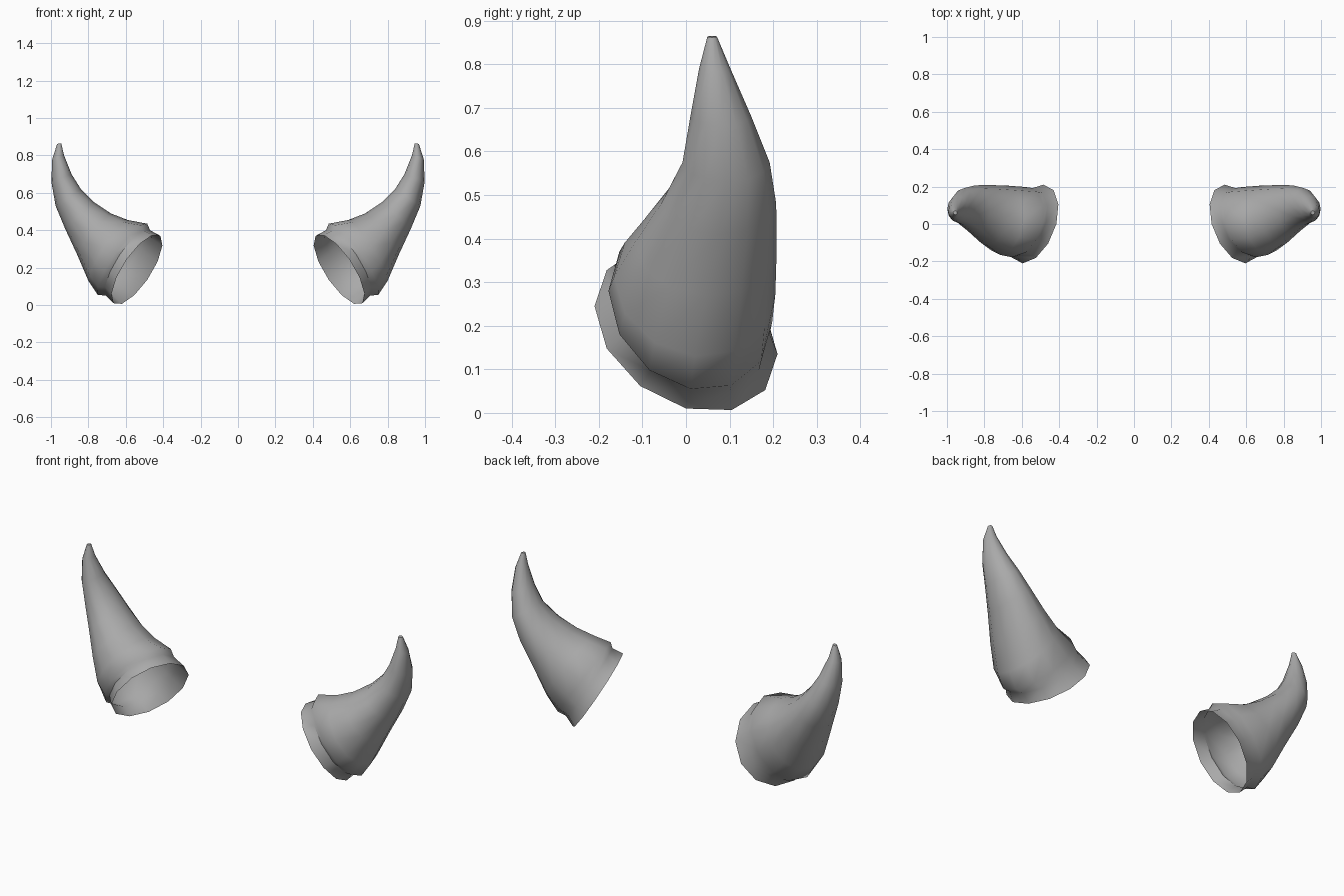
import bpy, bmesh, math
from mathutils import Vector

cube = bpy.data.objects.get("Cube")
if cube:
    bpy.data.objects.remove(cube)

# Horn colour
grey = bpy.data.materials.new("horn grey")
grey.use_nodes = True
COLOUR = (0.4, 0.4, 0.4, 1)
grey.diffuse_color = COLOUR
grey.node_tree.nodes["Principled BSDF"].inputs["Base Color"].default_value = COLOUR

SIDES = 12
# Cross-sections from the open rim to the tip:
# inner edge (x, z), outer edge (x, z), centre y, half depth, tilt of the front edge
SECTIONS = [
    ((0.415, 0.37), (0.665, 0.01), 0.00, 0.21, 0.055),   # open rim
    ((0.47, 0.40), (0.705, 0.05), 0.01, 0.182, 0.045),   # under the collar
    ((0.485, 0.435), (0.75, 0.055), 0.01, 0.188, 0.035),  # collar edge
    ((0.59, 0.455), (0.80, 0.13), 0.02, 0.185, 0.02),
    ((0.68, 0.49), (0.86, 0.27), 0.045, 0.163, 0.01),
    ((0.77, 0.55), (0.925, 0.41), 0.075, 0.132, 0),
    ((0.84, 0.62), (0.975, 0.53), 0.092, 0.1, 0),
    ((0.89, 0.70), (0.998, 0.66), 0.08, 0.07, 0),
    ((0.93, 0.80), (0.993, 0.78), 0.066, 0.036, 0),
    ((0.945, 0.865), (0.967, 0.862), 0.06, 0.011, 0),
]


def make_horn(name, side):
    bm = bmesh.new()
    rings = []
    for inner, outer, y, depth, tilt in SECTIONS:
        a = Vector((inner[0], y, inner[1]))
        b = Vector((outer[0], y, outer[1]))
        centre, u = (a + b) / 2, (a - b) / 2
        v = Vector((tilt, -depth, tilt))
        ring = []
        for i in range(SIDES):
            t = math.tau * i / SIDES
            p = centre + u * math.cos(t) + v * math.sin(t)
            ring.append(bm.verts.new((p.x * side, p.y, p.z)))
        rings.append(ring)
    # Open-ended shell, closed only at the tip
    for low, high in zip(rings, rings[1:]):
        for i in range(SIDES):
            j = (i + 1) % SIDES
            bm.faces.new((low[i], low[j], high[j], high[i]))
    bm.faces.new(rings[-1])
    bmesh.ops.recalc_face_normals(bm, faces=bm.faces)

    mesh = bpy.data.meshes.new(name)
    bm.to_mesh(mesh)
    bm.free()
    mesh.materials.append(grey)
    horn = bpy.data.objects.new(name, mesh)
    bpy.context.collection.objects.link(horn)
    bpy.ops.object.select_all(action='DESELECT')
    horn.select_set(True)
    bpy.context.view_layer.objects.active = horn
    bpy.ops.object.shade_smooth_by_angle(angle=math.radians(50))


make_horn("left_horn", 1)
make_horn("right_horn", -1)
